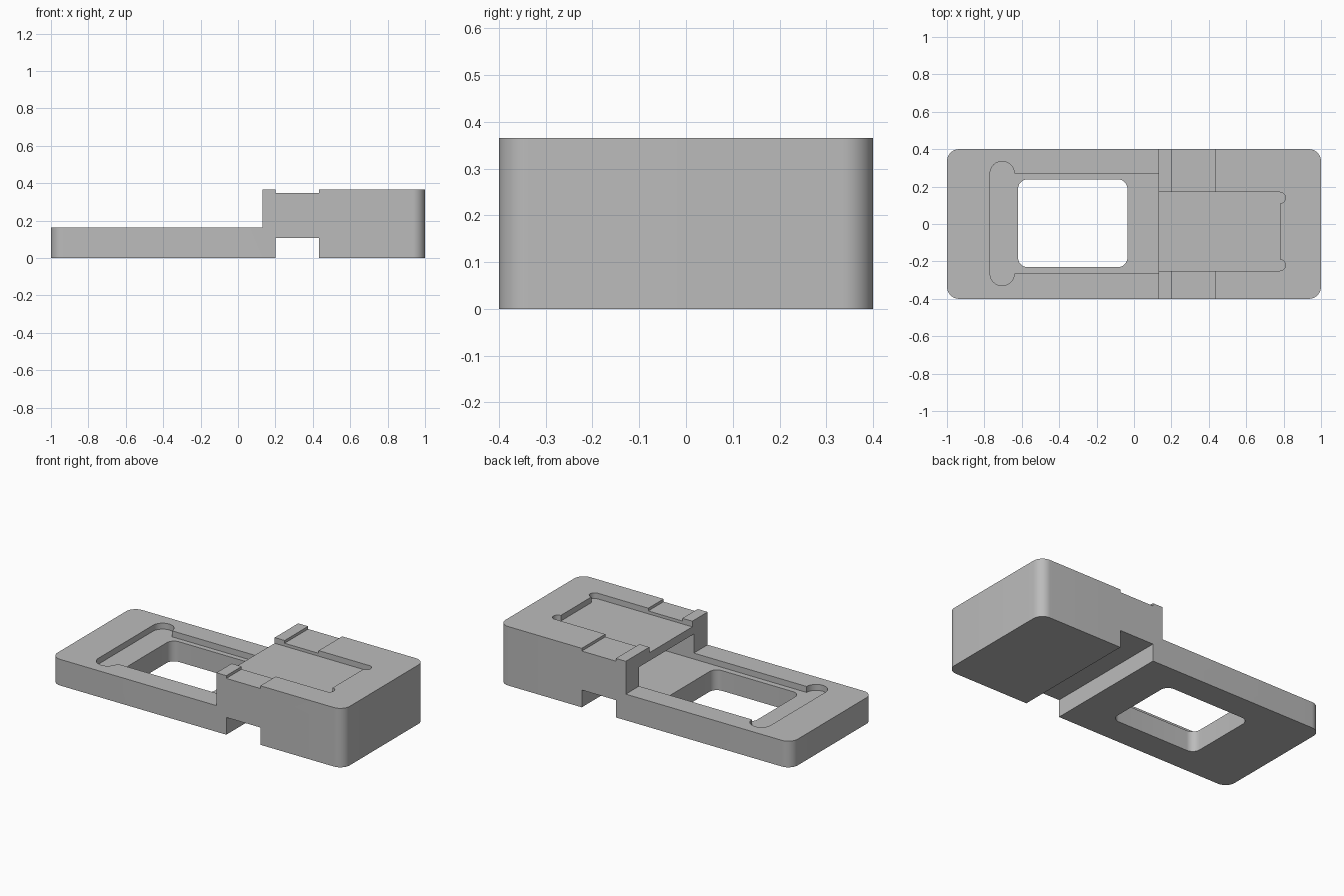
import bpy, bmesh, math

if "Cube" in bpy.data.objects:
    bpy.data.objects.remove(bpy.data.objects["Cube"])


def arc(cx, cy, r, a0, a1, n=12):
    return [(cx + r * math.cos(math.radians(a0 + (a1 - a0) * i / n)),
             cy + r * math.sin(math.radians(a0 + (a1 - a0) * i / n))) for i in range(n + 1)]


def rounded(x0, x1, y0, y1, r):
    return (arc(x1 - r, y0 + r, r, -90, 0) + arc(x1 - r, y1 - r, r, 0, 90)
            + arc(x0 + r, y1 - r, r, 90, 180) + arc(x0 + r, y0 + r, r, 180, 270))


def box(x0, x1, y0, y1):
    return [(x0, y0), (x1, y0), (x1, y1), (x0, y1)]


def prism(name, outline, z0, z1):
    bm = bmesh.new()
    face = bm.faces.new([bm.verts.new((x, y, z0)) for x, y in outline])
    ext = bmesh.ops.extrude_face_region(bm, geom=[face])
    verts = [g for g in ext["geom"] if isinstance(g, bmesh.types.BMVert)]
    bmesh.ops.translate(bm, verts=verts, vec=(0, 0, z1 - z0))
    bmesh.ops.recalc_face_normals(bm, faces=bm.faces)
    mesh = bpy.data.meshes.new(name)
    bm.to_mesh(mesh)
    bm.free()
    obj = bpy.data.objects.new(name, mesh)
    bpy.context.collection.objects.link(obj)
    return obj


# Rounded block that everything is cut from
body = prism("fixture_body", rounded(-1, 1, -0.4, 0.4, 0.065), 0, 0.365)
grey = bpy.data.materials.new("plain grey")
grey.diffuse_color = (0.5, 0.5, 0.5, 1)
grey.use_nodes = True
grey.node_tree.nodes["Principled BSDF"].inputs["Base Color"].default_value = grey.diffuse_color
body.data.materials.append(grey)

# Lower plate pocket with wide rounded end, running on under the raised block
plate_pocket = ([(0.77, -0.265), (0.77, 0.27)]
                + arc(-0.705, 0.27, 0.065, 0, 180)
                + arc(-0.705, -0.265, 0.065, 180, 360))
# Shallow pocket in the raised block with two relief corners
top_pocket = ([(0.0, -0.25)] + arc(0.78, -0.22, 0.03, -90, 90)
              + arc(0.78, 0.14, 0.03, -90, 90) + [(0.0, 0.17)])

cuts = [
    ("step_cutter", box(-1.2, 0.132, -0.6, 0.6), 0.162, 0.6),
    ("bottom_channel_cutter", box(0.2, 0.433, -0.6, 0.6), -0.2, 0.107),
    ("top_channel_cutter", box(0.2, 0.433, -0.6, 0.6), 0.348, 0.6),
    ("top_pocket_cutter", top_pocket, 0.33, 0.6),
    ("plate_pocket_cutter", plate_pocket, 0.125, 0.28),
    ("window_cutter", rounded(-0.62, -0.035, -0.23, 0.238, 0.05), -0.2, 0.2),
]
bpy.context.view_layer.objects.active = body
body.select_set(True)
for name, outline, z0, z1 in cuts:
    cutter = prism(name, outline, z0, z1)
    cutter.hide_render = True
    mod = body.modifiers.new(name, 'BOOLEAN')
    mod.operation = 'DIFFERENCE'
    mod.solver = 'EXACT'
    mod.object = cutter
    bpy.ops.object.modifier_apply(modifier=mod.name)
    bpy.data.objects.remove(cutter)

bpy.ops.object.shade_smooth_by_angle(angle=math.radians(30))
